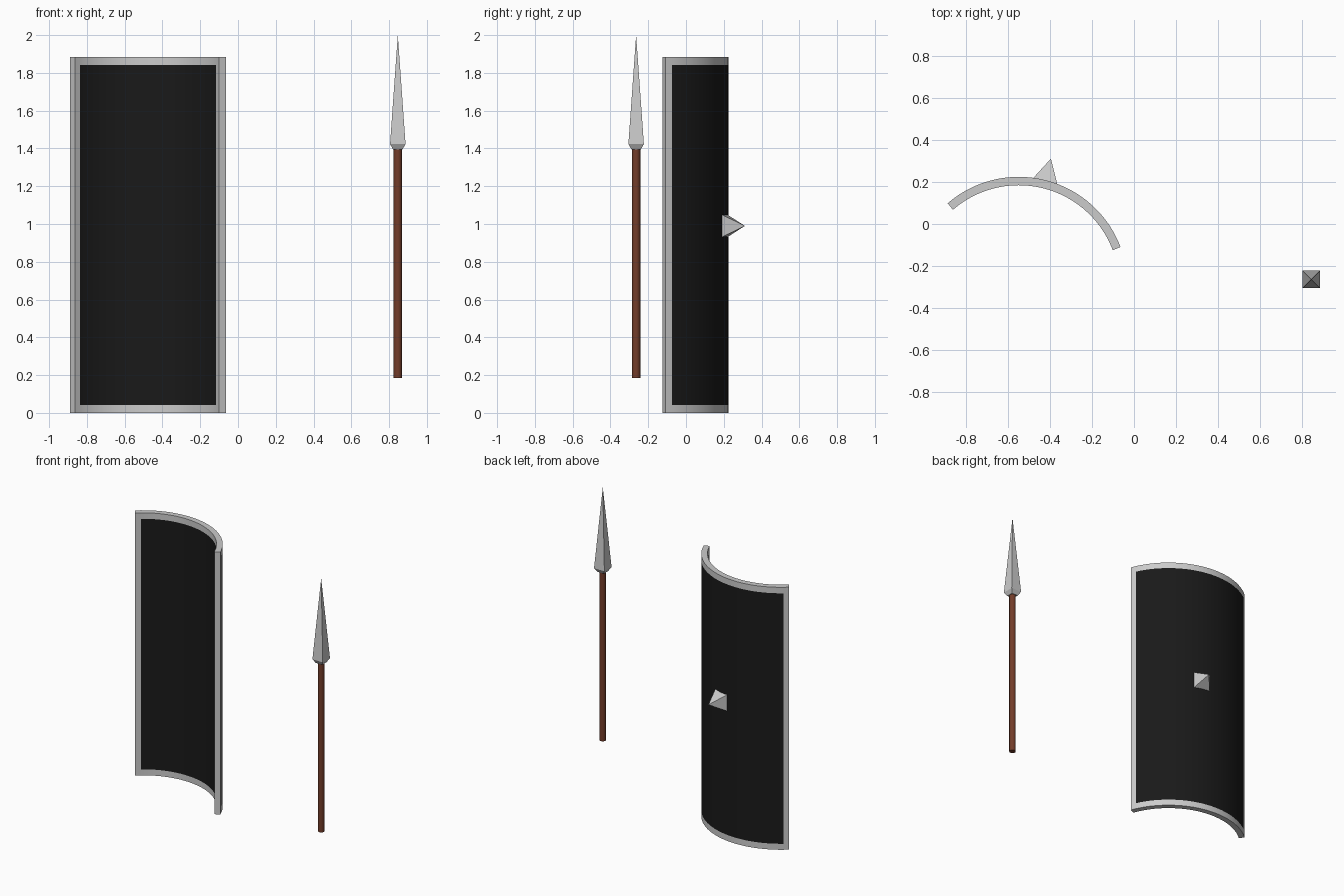
import bpy, bmesh, math
from mathutils import Matrix, Vector

if "Cube" in bpy.data.objects:
    bpy.data.objects.remove(bpy.data.objects["Cube"])


def material(name, rgb):
    m = bpy.data.materials.new(name)
    m.diffuse_color = (*rgb, 1)
    m.use_nodes = True
    m.node_tree.nodes["Principled BSDF"].inputs["Base Color"].default_value = m.diffuse_color
    return m


METAL = material("metal", (0.8, 0.8, 0.8))
BLACK = material("black_paint", (0.01, 0.01, 0.01))
WOOD = material("wood", (0.17, 0.045, 0.022))


def add_object(name, bm, *mats):
    bmesh.ops.recalc_face_normals(bm, faces=bm.faces)
    mesh = bpy.data.meshes.new(name)
    bm.to_mesh(mesh)
    bm.free()
    for m in mats:
        mesh.materials.append(m)
    ob = bpy.data.objects.new(name, mesh)
    bpy.context.collection.objects.link(ob)
    bpy.ops.object.select_all(action='DESELECT')
    ob.select_set(True)
    bpy.context.view_layer.objects.active = ob
    return ob


def cone(bm, sides, r1, r2, depth, matrix):
    bmesh.ops.create_cone(bm, cap_ends=True, segments=sides, radius1=r1,
                          radius2=r2, depth=depth, matrix=matrix)


# Curved shield: border cells are bare metal, inner cells are black
CX, CY, R_OUT, THICK = -0.55, -0.295, 0.52, 0.04
A0, A1, BORDER, STEPS = 20.8, 130.8, 4.3, 28
inner = A1 - A0 - 2 * BORDER
angles = [A0] + [A0 + BORDER + inner * i / STEPS for i in range(STEPS + 1)] + [A1]
heights = [0, 0.043, 1.842, 1.885]
bm = bmesh.new()
r = R_OUT - THICK / 2
grid = [[bm.verts.new((CX + r * math.cos(math.radians(a)),
                       CY + r * math.sin(math.radians(a)), z)) for z in heights]
        for a in angles]
for i in range(len(angles) - 1):
    for j in range(3):
        f = bm.faces.new((grid[i][j], grid[i + 1][j], grid[i + 1][j + 1], grid[i][j + 1]))
        f.material_index = 1 if j == 1 and 0 < i < len(angles) - 2 else 0
shield = add_object("shield", bm, METAL, BLACK)
mod = shield.modifiers.new("thickness", 'SOLIDIFY')
mod.thickness = THICK
mod.offset = 0
mod.use_even_offset = True
bpy.ops.object.modifier_apply(modifier=mod.name)
bpy.ops.object.shade_smooth_by_angle(angle=math.radians(30))

# Square spike pointing outwards from the middle of the shield
mid = math.radians((A0 + A1) / 2)
out = Vector((math.cos(mid), math.sin(mid), 0))
base_r, tip_r = 0.516, 0.626
bm = bmesh.new()
place = (Matrix.Translation(Vector((CX, CY, 0.99)) + out * (base_r + tip_r) / 2)
         @ Matrix.Rotation(mid, 4, 'Z') @ Matrix.Rotation(math.pi / 2, 4, 'Y')
         @ Matrix.Rotation(math.pi / 4, 4, 'Z'))
cone(bm, 4, 0.059 * math.sqrt(2), 0, tip_r - base_r, place)
add_object("shield_spike", bm, METAL)

# Spear shaft
SX, SY = 0.846, -0.264
bm = bmesh.new()
cone(bm, 16, 0.022, 0.022, 1.22, Matrix.Translation((SX, SY, 0.795)))
add_object("spear_shaft", bm, WOOD)
bpy.ops.object.shade_smooth_by_angle(angle=math.radians(30))

# Four-sided spear head: short collar flaring out, then a long point
bm = bmesh.new()
rings = [[bm.verts.new((SX + sx * h, SY + sy * h, z))
          for sx, sy in ((-1, -1), (1, -1), (1, 1), (-1, 1))]
         for h, z in ((0.025, 1.395), (0.041, 1.423))]
tip = bm.verts.new((SX, SY, 2.0))
bm.faces.new(rings[0])
for i in range(4):
    k = (i + 1) % 4
    bm.faces.new((rings[0][i], rings[0][k], rings[1][k], rings[1][i]))
    bm.faces.new((rings[1][i], rings[1][k], tip))
add_object("spear_head", bm, METAL)
